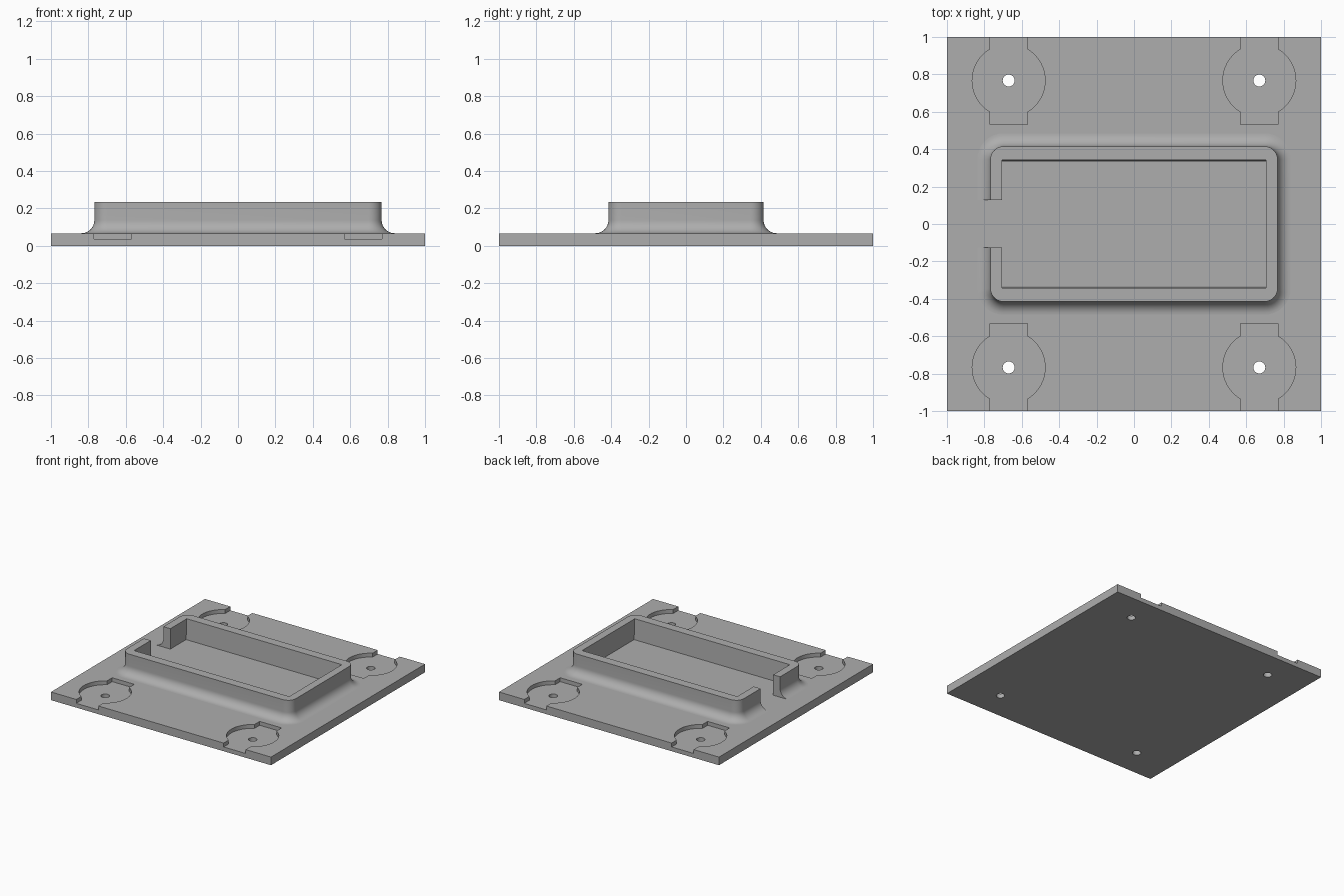
import bpy, bmesh, math

cube = bpy.data.objects.get("Cube")
if cube:
    bpy.data.objects.remove(cube, do_unlink=True)

grey = bpy.data.materials.new("matte grey")
grey.use_nodes = True
COLOUR = (0.42, 0.42, 0.42, 1)
grey.diffuse_color = COLOUR
grey.node_tree.nodes["Principled BSDF"].inputs["Base Color"].default_value = COLOUR

PLATE = 0.067   # plate thickness
TOP = 0.235     # rim height
FILLET = 0.07   # flare at the foot of the rim


def to_object(bm, name):
    bmesh.ops.recalc_face_normals(bm, faces=bm.faces)
    mesh = bpy.data.meshes.new(name)
    bm.to_mesh(mesh)
    bm.free()
    mesh.materials.append(grey)
    obj = bpy.data.objects.new(name, mesh)
    bpy.context.collection.objects.link(obj)
    return obj


def box(name, x0, x1, y0, y1, z0, z1):
    bm = bmesh.new()
    bmesh.ops.create_cube(bm, size=1)
    for v in bm.verts:
        v.co = (x1 if v.co.x > 0 else x0, y1 if v.co.y > 0 else y0, z1 if v.co.z > 0 else z0)
    return to_object(bm, name)


def cylinder(name, x, y, radius, z0, z1, sides):
    bm = bmesh.new()
    bmesh.ops.create_cone(bm, cap_ends=True, segments=sides, radius1=radius,
                          radius2=radius, depth=z1 - z0)
    bmesh.ops.translate(bm, vec=(x, y, (z0 + z1) / 2), verts=bm.verts)
    return to_object(bm, name)


def cut(obj, cutter):
    mod = obj.modifiers.new("cut", 'BOOLEAN')
    mod.operation, mod.solver, mod.object = 'DIFFERENCE', 'EXACT', cutter
    bpy.context.view_layer.objects.active = obj
    bpy.ops.object.modifier_apply(modifier=mod.name)
    bpy.data.objects.remove(cutter, do_unlink=True)


def smooth(obj):
    bpy.ops.object.select_all(action='DESELECT')
    obj.select_set(True)
    bpy.context.view_layer.objects.active = obj
    bpy.ops.object.shade_smooth_by_angle(angle=math.radians(30))


def rounded_ring(bm, hx, hy, radius, z, steps=8):
    ring = []
    for k, (sx, sy) in enumerate([(1, 1), (-1, 1), (-1, -1), (1, -1)]):
        for i in range(steps + 1):
            a = math.pi / 2 * (k + i / steps)
            ring.append(bm.verts.new((sx * (hx - radius) + radius * math.cos(a),
                                      sy * (hy - radius) + radius * math.sin(a), z)))
    return ring


# Base plate with four screw recesses, each a round pocket, a slot and a hole
plate = box("base_plate", -1, 1, -1, 1, 0, PLATE)
for sx in (-1, 1):
    for sy in (-1, 1):
        x, y = sx * 0.67, sy * 0.767
        ys = sorted((sy * 0.533, sy * 1.1))
        cut(plate, cylinder("pocket", x, y, 0.195, 0.035, 0.2, 64))
        cut(plate, box("slot", x - 0.1, x + 0.1, ys[0], ys[1], 0.035, 0.2))
        cut(plate, cylinder("hole", x, y, 0.032, -0.1, 0.2, 24))
smooth(plate)

# Raised rim: rounded outline swept down into a concave flare
bm = bmesh.new()
levels = [(0, TOP)]
for i in range(11):
    a = math.pi / 2 * i / 10
    levels.append((FILLET * (1 - math.cos(a)), PLATE + FILLET * (1 - math.sin(a))))
levels.append((FILLET, PLATE - 0.02))
rings = [rounded_ring(bm, 0.768 + d, 0.415 + d, 0.07 + d, z) for d, z in levels]
for upper, lower in zip(rings, rings[1:]):
    for i in range(len(upper)):
        j = (i + 1) % len(upper)
        bm.faces.new((upper[i], upper[j], lower[j], lower[i]))
bm.faces.new(rings[0])
bm.faces.new(rings[-1])
rim = to_object(bm, "raised_rim")

# Tray opening, with long walls leaning slightly inward toward the floor
tray = box("tray_cutter", -0.705, 0.705, -0.343, 0.343, 0.03, TOP + 0.001)
for v in tray.data.vertices:
    if v.co.z < 0.1:
        v.co.y *= 0.965
    else:
        v.co.z = TOP + 0.02
cut(rim, tray)

# Cable gap through the right-hand wall
cut(rim, box("gap_cutter", -1, -0.6, -0.125, 0.128, 0, 0.4))
smooth(rim)
